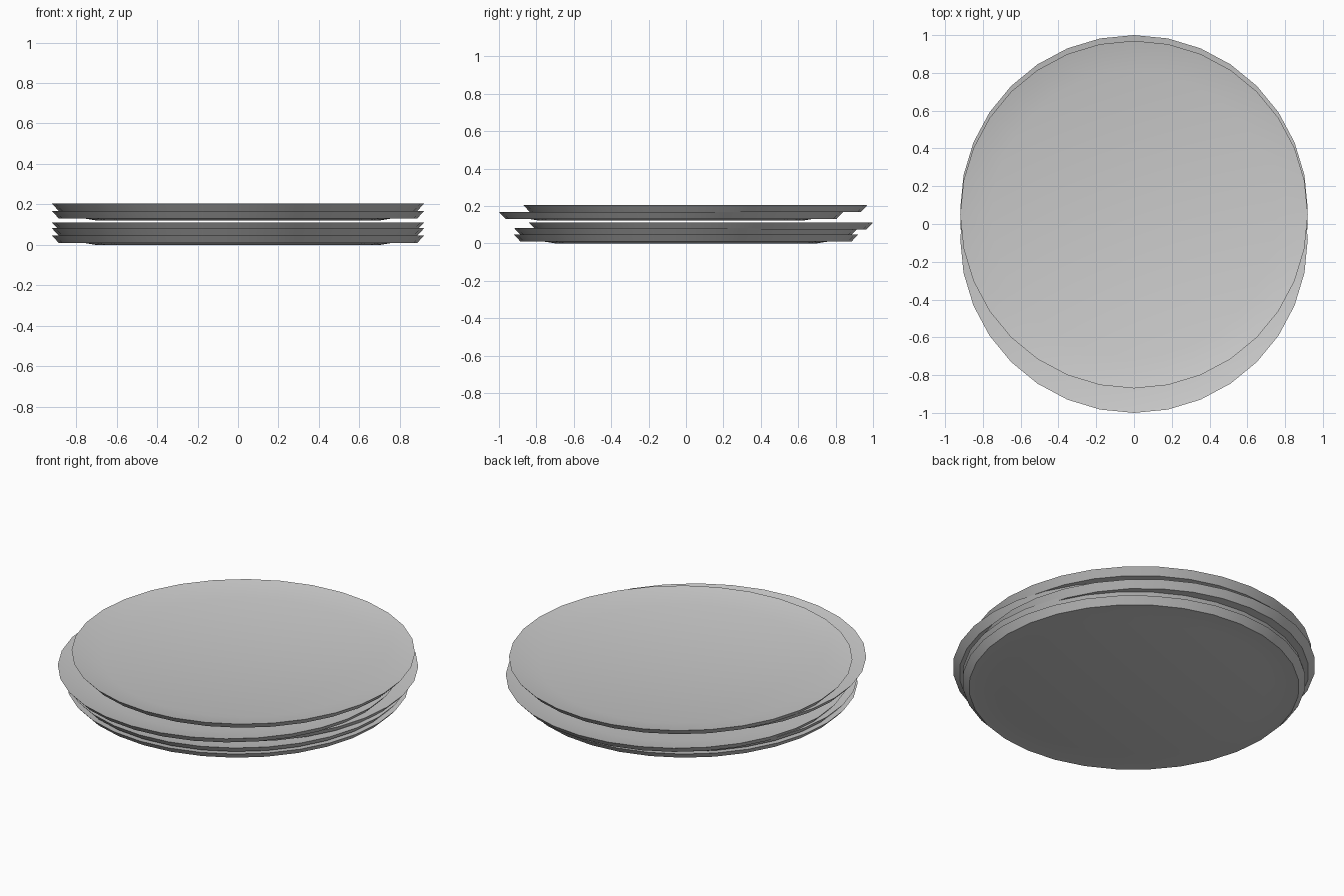
import bpy, bmesh, math

if "Cube" in bpy.data.objects:
    bpy.data.objects.remove(bpy.data.objects["Cube"])

SIDES = 32
# (radius, height) from the foot, out to the rim and back into the dish
PROFILE = [(0.70, 0.0), (0.755, 0.009), (0.885, 0.0095), (0.92, 0.047), (0.755, 0.0115)]


def plate(name, y, z):
    bm = bmesh.new()
    rings = []
    for r, h in PROFILE:
        rings.append([bm.verts.new((r * math.cos(2 * math.pi * i / SIDES),
                                    r * math.sin(2 * math.pi * i / SIDES), h))
                      for i in range(SIDES)])
    for a, b in zip(rings, rings[1:]):
        for i in range(SIDES):
            j = (i + 1) % SIDES
            bm.faces.new((a[i], a[j], b[j], b[i]))
    bm.faces.new(rings[0][::-1])   # underside
    bm.faces.new(rings[-1])        # eating surface
    bmesh.ops.recalc_face_normals(bm, faces=bm.faces)
    me = bpy.data.meshes.new(name)
    bm.to_mesh(me)
    bm.free()
    ob = bpy.data.objects.new(name, me)
    ob.location = (0, y, z)
    bpy.context.collection.objects.link(ob)
    bpy.ops.object.select_all(action='DESELECT')
    ob.select_set(True)
    bpy.context.view_layer.objects.active = ob
    bpy.ops.object.shade_smooth_by_angle(angle=math.radians(12.5))


# Stack of plates, slightly shifted front to back
for n, (y, z) in enumerate([(0, 0), (0, 0.036), (0.08, 0.065), (-0.08, 0.121), (0.05, 0.158)]):
    plate(f"plate_{n + 1}", y, z)
